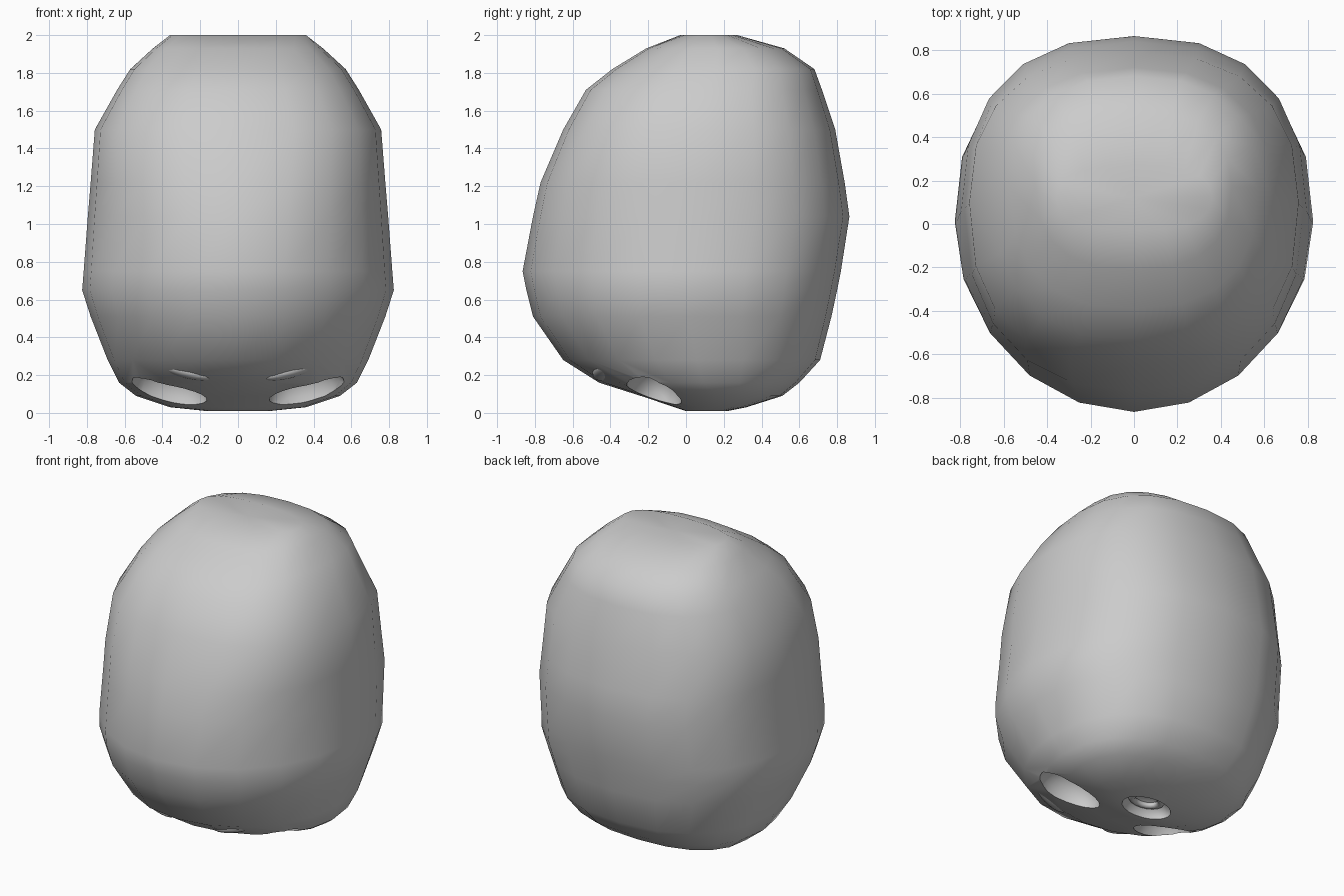
import bpy, bmesh, math
from mathutils import Matrix

if "Cube" in bpy.data.objects:
    bpy.data.objects.remove(bpy.data.objects["Cube"])

SIDES = 20

# Horizontal sections: z, half width, front y, back y
RINGS = [
    (0.01, 0.17, 0.0, 0.22), (0.03, 0.36, -0.06, 0.32), (0.09, 0.54, -0.24, 0.51),
    (0.16, 0.63, -0.46, 0.60), (0.28, 0.69, -0.65, 0.71), (0.51, 0.78, -0.81, 0.77),
    (0.65, 0.825, -0.845, 0.80), (0.75, 0.817, -0.865, 0.82), (1.04, 0.795, -0.81, 0.865),
    (1.22, 0.78, -0.77, 0.84), (1.50, 0.758, -0.65, 0.79), (1.71, 0.64, -0.53, 0.72),
    (1.82, 0.57, -0.39, 0.68), (1.93, 0.45, -0.21, 0.52), (2.00, 0.36, -0.03, 0.27),
]


def spow(v, p):
    return math.copysign(abs(v) ** p, v) if abs(v) > 1e-6 else 0.0


def finish(bm, name):
    bmesh.ops.recalc_face_normals(bm, faces=bm.faces)
    me = bpy.data.meshes.new(name)
    bm.to_mesh(me)
    bm.free()
    ob = bpy.data.objects.new(name, me)
    bpy.context.collection.objects.link(ob)
    return ob


def smooth(ob, angle):
    bpy.ops.object.select_all(action='DESELECT')
    ob.select_set(True)
    bpy.context.view_layer.objects.active = ob
    bpy.ops.object.shade_smooth_by_angle(angle=math.radians(angle))


def ellipsoid(name, loc, radii, rot_y=0, rot_z=0):
    bm = bmesh.new()
    bmesh.ops.create_uvsphere(bm, u_segments=20, v_segments=12, radius=1)
    m = (Matrix.Translation(loc) @ Matrix.Rotation(math.radians(rot_z), 4, 'Z')
         @ Matrix.Rotation(math.radians(rot_y), 4, 'Y') @ Matrix.Diagonal((*radii, 1)))
    bm.transform(m)
    return finish(bm, name)


# Lofted head shell, squarer at the back and towards the crown
bm = bmesh.new()
loops = []
for z, w, yf, yb in RINGS:
    mid = yf + (yb - yf) * 0.52
    front_p = 1.0 - 0.2 * min(1, max(0, (z - 0.75) / 0.75))
    loop = []
    for i in range(SIDES):
        a = 2 * math.pi * i / SIDES + math.pi / 2
        c, s = math.cos(a), math.sin(a)
        p = 0.83 if s > 0 else front_p
        y = mid + spow(s, p) * ((yb - mid) if s > 0 else (mid - yf))
        loop.append(bm.verts.new((w * spow(c, p), y, z)))
    loops.append(loop)
for lo, hi in zip(loops, loops[1:]):
    for i in range(SIDES):
        j = (i + 1) % SIDES
        bm.faces.new((lo[i], lo[j], hi[j], hi[i]))
for loop, z in ((loops[0], 0.0), (loops[-1], 1.98)):
    y = sum(v.co.y for v in loop) / SIDES
    tip = bm.verts.new((0, y, z))
    for i in range(SIDES):
        bm.faces.new((loop[i], loop[(i + 1) % SIDES], tip))
head = finish(bm, "head")

# Eye sockets and nose cavity
cutters = [ellipsoid("nose_cutter", (0, 0.115, 0.0), (0.17, 0.11, 0.1))]
for s in (-1, 1):
    cutters.append(ellipsoid("eye_cutter", (s * 0.37, -0.17, 0.10),
                             (0.21, 0.15, 0.17), -s * 10, -s * 8))
for c in cutters:
    c.hide_render = True
    mod = head.modifiers.new("cut", 'BOOLEAN')
    mod.object = c
    mod.operation = 'DIFFERENCE'
    mod.solver = 'EXACT'
    bpy.context.view_layer.objects.active = head
    bpy.ops.object.modifier_apply(modifier=mod.name)
    bpy.data.objects.remove(c)
smooth(head, 50)

# Folded rim inside the nose cavity
bpy.ops.mesh.primitive_torus_add(major_segments=18, minor_segments=8,
                                 major_radius=0.09, minor_radius=0.025,
                                 location=(0, 0.115, 0.07))
rim = bpy.context.object
rim.name = "nose_inner_rim"
rim.scale = (1.1, 0.75, 0.8)
smooth(rim, 60)

# Shallow brow ridges slanting down to the middle, mostly sunk in the head
for s in (-1, 1):
    brow = ellipsoid("brow", (s * 0.28, -0.43, 0.225), (0.15, 0.06, 0.04), -s * 15, s * 12)
    smooth(brow, 60)
